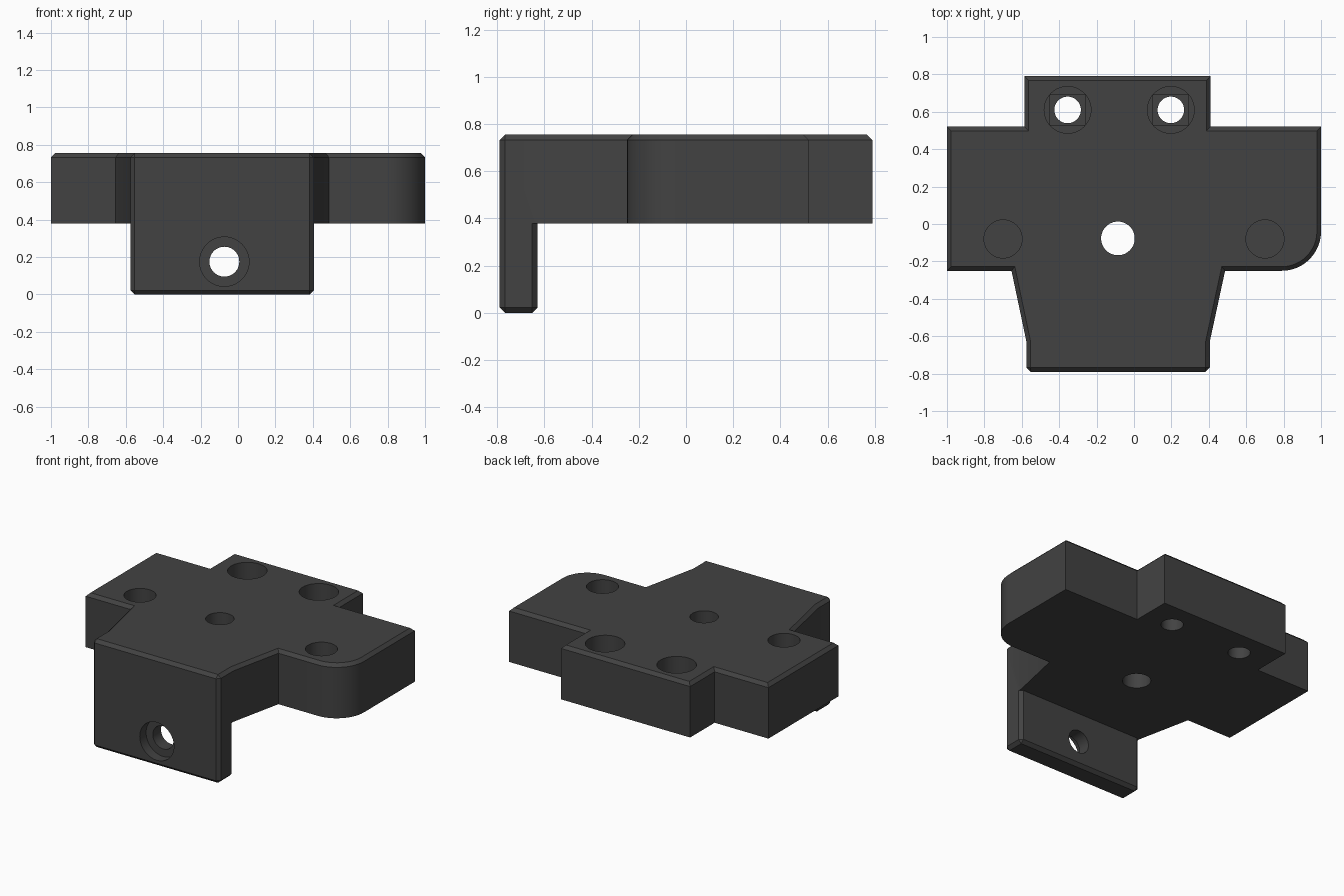
import bpy, bmesh, math
from mathutils import Matrix, Vector

if "Cube" in bpy.data.objects:
    bpy.data.objects.remove(bpy.data.objects["Cube"])

BOTTOM, TOP, BEVEL = 0.378, 0.755, 0.022
BACK, FRONT = -0.63, -0.79

dark = bpy.data.materials.new("dark grey plastic")
dark.diffuse_color = (0.055, 0.055, 0.055, 1)
dark.use_nodes = True
dark.node_tree.nodes["Principled BSDF"].inputs["Base Color"].default_value = dark.diffuse_color


def finish(name, bm):
    bmesh.ops.recalc_face_normals(bm, faces=bm.faces)
    me = bpy.data.meshes.new(name)
    bm.to_mesh(me)
    bm.free()
    me.materials.append(dark)
    ob = bpy.data.objects.new(name, me)
    bpy.context.collection.objects.link(ob)
    return ob


def prism(name, points, z0, z1, bevel_rule):
    """Extrude an outline and chamfer the edges the rule picks."""
    bm = bmesh.new()
    face = bm.faces.new([bm.verts.new((x, y, z0)) for x, y in points])
    new = bmesh.ops.extrude_face_region(bm, geom=[face])["geom"]
    for v in new:
        if isinstance(v, bmesh.types.BMVert):
            v.co.z = z1
    bmesh.ops.recalc_face_normals(bm, faces=bm.faces)
    edges = [e for e in bm.edges if bevel_rule(e.verts[0].co, e.verts[1].co)]
    bmesh.ops.bevel(bm, geom=edges, offset=BEVEL, offset_type='OFFSET',
                    segments=1, profile=0.5, affect='EDGES')
    return finish(name, bm)


def boolean(target, other, operation):
    m = target.modifiers.new(operation.lower(), 'BOOLEAN')
    m.operation, m.solver, m.object = operation, 'EXACT', other
    bpy.context.view_layer.objects.active = target
    bpy.ops.object.modifier_apply(modifier=m.name)
    bpy.data.objects.remove(other)


def bore(target, start, end, radius):
    """Cut a round hole between two points."""
    a, b = Vector(start), Vector(end)
    bm = bmesh.new()
    rot = (b - a).to_track_quat('Z', 'Y').to_matrix().to_4x4()
    bmesh.ops.create_cone(bm, cap_ends=True, segments=48, radius1=radius,
                          radius2=radius, depth=(b - a).length,
                          matrix=Matrix.Translation((a + b) / 2) @ rot)
    boolean(target, finish("hole_cutter", bm), 'DIFFERENCE')


# Mounting block: cross-shaped outline with one rounded corner
arc = [(0.79 + 0.21 * math.sin(t), -0.04 - 0.21 * math.cos(t))
       for t in (math.pi / 2 * i / 12 for i in range(13))]
outline = [(-1, -0.25), (-0.655, -0.25), (-0.575, -0.63), (-0.575, FRONT),
           (0.405, FRONT), (0.405, -0.63), (0.487, -0.25)] + arc + [
           (1, 0.52), (0.41, 0.52), (0.41, 0.79),
           (-0.585, 0.79), (-0.585, 0.52), (-1, 0.52)]


def block_edges(a, b):
    on_top = min(a.z, b.z) > TOP - 0.001
    front_corner = abs(a.z - b.z) > 0.1 and a.y < FRONT + 0.001
    return on_top or front_corner


block = prism("mounting_block", outline, BOTTOM, TOP, block_edges)

# Front flange, chamfered everywhere except where it meets the block
flange = prism("front_flange", [(-0.575, FRONT), (0.405, FRONT),
                                (0.405, BACK), (-0.575, BACK)],
               0, BOTTOM, lambda a, b: min(a.z, b.z) < 0.001)
boolean(block, flange, 'UNION')

# Rear screw holes with counterbores and a shallow slot in each floor
for x in (-0.355, 0.197):
    y = 0.61
    bore(block, (x, y, 0.555), (x, y, 0.9), 0.125)
    bore(block, (x, y, 0.2), (x, y, 0.9), 0.071)
    bm = bmesh.new()
    bmesh.ops.create_cube(bm, size=1, matrix=Matrix.Translation((x, y, 0.56))
                          @ Matrix.Diagonal((0.19, 0.16, 0.04, 1)))
    boolean(block, finish("slot_cutter", bm), 'DIFFERENCE')

# Blind side pockets
for x in (-0.7, 0.7):
    bore(block, (x, -0.08, 0.5), (x, -0.08, 0.9), 0.102)

# Central through hole
bore(block, (-0.086, -0.077, 0.2), (-0.086, -0.077, 0.9), 0.09)

# Flange screw hole with a counterbore at the front
bore(block, (-0.073, -0.9, 0.175), (-0.073, FRONT + 0.07, 0.175), 0.132)
bore(block, (-0.073, -0.9, 0.175), (-0.073, -0.5, 0.175), 0.08)

bpy.ops.object.select_all(action='DESELECT')
block.select_set(True)
bpy.context.view_layer.objects.active = block
bpy.ops.object.shade_smooth_by_angle(angle=math.radians(25))
